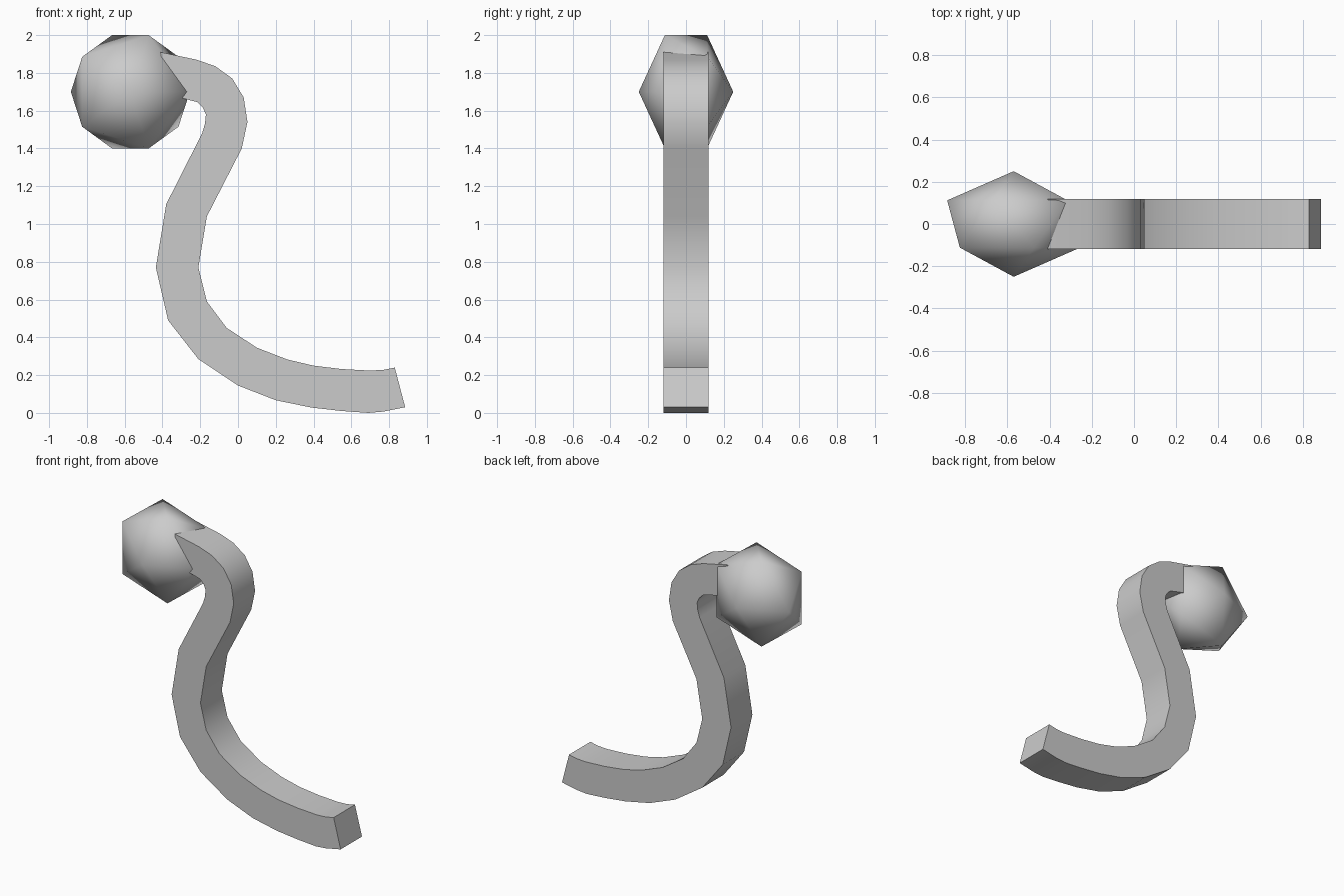
import bpy, math

if "Cube" in bpy.data.objects:
    bpy.data.objects.remove(bpy.data.objects["Cube"])

grey = bpy.data.materials.new("plain grey")
grey.diffuse_color = (0.6, 0.6, 0.6, 1)
grey.use_nodes = True
grey.node_tree.nodes["Principled BSDF"].inputs["Base Color"].default_value = grey.diffuse_color


def make_object(name, verts, faces):
    mesh = bpy.data.meshes.new(name)
    mesh.from_pydata(verts, [], faces)
    mesh.materials.append(grey)
    obj = bpy.data.objects.new(name, mesh)
    bpy.context.collection.objects.link(obj)
    bpy.ops.object.select_all(action='DESELECT')
    obj.select_set(True)
    bpy.context.view_layer.objects.active = obj
    bpy.ops.object.mode_set(mode='EDIT')
    bpy.ops.mesh.select_all(action='SELECT')
    bpy.ops.mesh.normals_make_consistent(inside=False)
    bpy.ops.object.mode_set(mode='OBJECT')
    return obj


# Curved square bar: paired edge points (x, z) from the ball down to the foot
edge_a = [(-.41, 1.91), (-.22, 1.87), (-.12, 1.835), (-.03, 1.77), (.03, 1.67),
          (.05, 1.54), (.02, 1.40), (-.165, 1.04), (-.21, .77), (-.165, .59),
          (-.06, .45), (.10, .345), (.26, .283), (.40, .25), (.55, .232),
          (.70, .224), (.77, .228), (.83, .24)]
edge_b = [(-.38, 1.685), (-.29, 1.665), (-.215, 1.645), (-.185, 1.615), (-.17, 1.58),
          (-.175, 1.53), (-.19, 1.48), (-.38, 1.105), (-.435, .77), (-.37, .49),
          (-.21, .285), (0, .145), (.20, .067), (.39, .028), (.55, .01),
          (.69, 0), (.77, .007), (.885, .03)]
half = 0.119
verts, faces = [], []
for a, b in zip(edge_a, edge_b):
    verts += [(a[0], -half, a[1]), (a[0], half, a[1]),
              (b[0], half, b[1]), (b[0], -half, b[1])]
n = len(edge_a)
for i in range(n - 1):
    for k in range(4):
        j = (k + 1) % 4
        faces.append((4 * i + k, 4 * i + j, 4 * i + 4 + j, 4 * i + 4 + k))
faces += [(0, 1, 2, 3), tuple(4 * (n - 1) + k for k in range(4))]
make_object("curved_bar", verts, faces)
bpy.ops.object.shade_smooth_by_angle(angle=math.radians(40))

# Flattened twelve-point ball with its poles along y
cx, cz, r = -0.57, 1.70, 0.315
verts = [(cx, 0.25, cz), (cx, -0.25, cz)]
for y, start in ((0.112, math.pi), (-0.112, 0)):
    for k in range(5):
        t = start + k * math.tau / 5
        verts.append((cx + r * math.cos(t), y, cz + r * math.sin(t)))
faces = []
for k in range(5):
    j = (k + 1) % 5
    # ring vertex opposite each back edge lies half a step further round
    f, g = 7 + (k + 3) % 5, 7 + (k + 4) % 5
    faces += [(0, 2 + k, 2 + j), (1, f, g), (2 + k, 2 + j, f), (2 + j, f, g)]
make_object("ball", verts, faces)
bpy.ops.object.shade_smooth()
